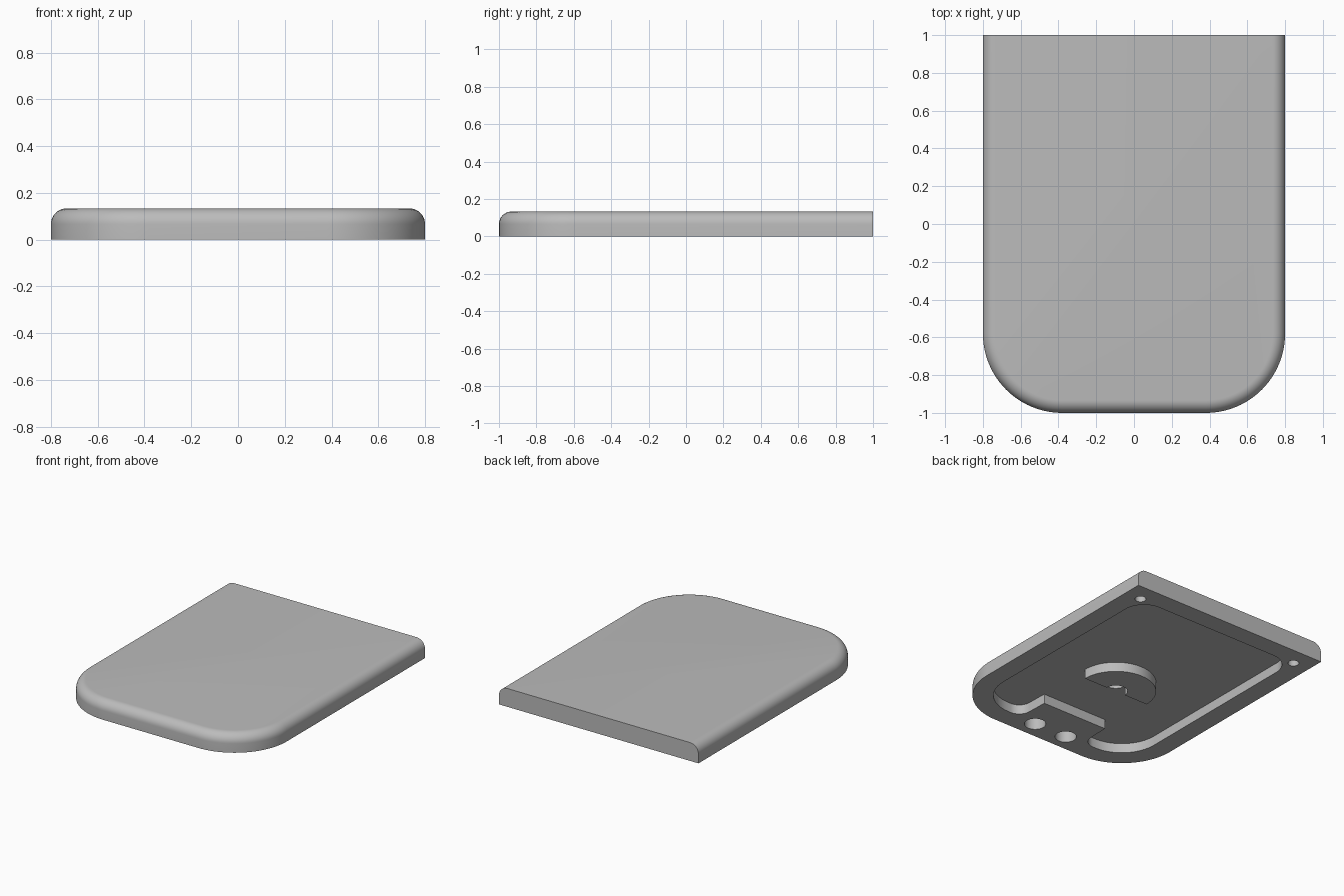
import bpy
import bmesh
from math import sin, cos, pi

cube = bpy.data.objects.get("Cube")
if cube:
    bpy.data.objects.remove(cube)

HEIGHT, FILLET, POCKET = 0.133, 0.067, 0.07

grey = bpy.data.materials.new("plain grey")
grey.use_nodes = True
grey.diffuse_color = (0.5, 0.5, 0.5, 1)
grey.node_tree.nodes["Principled BSDF"].inputs["Base Color"].default_value = (0.5, 0.5, 0.5, 1)


def arc(cx, cy, r, start, end, steps=16):
    """Points on an arc, angles in quarter turns."""
    angles = [(start + (end - start) * i / steps) * pi / 2 for i in range(steps + 1)]
    return [(cx + r * cos(a), cy + r * sin(a)) for a in angles]


def mirrored(half):
    """Complete a symmetric outline from its +x half."""
    return half + [(-x, y) for x, y in reversed(half)]


def loft(name, rings):
    """Solid through a stack of (outline, z) rings."""
    bm = bmesh.new()
    loops = [[bm.verts.new((x, y, z)) for x, y in pts] for pts, z in rings]
    n = len(loops[0])
    for low, high in zip(loops, loops[1:]):
        for i in range(n):
            j = (i + 1) % n
            bm.faces.new((low[i], low[j], high[j], high[i]))
    bm.faces.new(loops[0])
    bm.faces.new(loops[-1])
    bmesh.ops.recalc_face_normals(bm, faces=bm.faces)
    mesh = bpy.data.meshes.new(name)
    bm.to_mesh(mesh)
    bm.free()
    mesh.materials.append(grey)
    obj = bpy.data.objects.new(name, mesh)
    bpy.context.collection.objects.link(obj)
    return obj


def prism(name, pts, z0, z1):
    return loft(name, [(pts, z0), (pts, z1)])


def body_outline(inset):
    """Square back, round front corners; the back edge is never inset."""
    return mirrored([(0.8 - inset, 1)] + arc(0.38, -0.58, 0.42 - inset, 0, -1, 24))


def combine(target, tool, operation):
    mod = target.modifiers.new("combine", "BOOLEAN")
    mod.operation, mod.object, mod.solver = operation, tool, "EXACT"
    tool.hide_render = True
    bpy.context.view_layer.objects.active = target
    bpy.ops.object.modifier_apply(modifier=mod.name)
    bpy.data.objects.remove(tool)


# Shell with a rounded top edge on the sides and front
rings = [(body_outline(0), 0)]
for i in range(11):
    a = i / 10 * pi / 2
    rings.append((body_outline(FILLET * (1 - cos(a))), HEIGHT - FILLET + FILLET * sin(a)))
cover = loft("cover_plate", rings)

# Shallow pocket underneath, stepped around the front holes
pocket = mirrored(arc(0.5, 0.7, 0.16, 1, 0) + arc(0.38, -0.58, 0.28, 0, -1)
                  + arc(0.36, -0.77, 0.09, -1, -2) + [(0.266, -0.62)])
combine(cover, prism("pocket_cutter", pocket, -0.1, POCKET), "DIFFERENCE")

# Half-round boss standing in the pocket
boss = arc(0, -0.19, 0.27, 0, 2, 32)
combine(cover, prism("half_round_boss", boss, 0, POCKET + 0.01), "UNION")

# Blind holes: centre, two at the front, two at the back corners
holes = [(0, -0.19, 0.08, 0.1)]
for side in (-1, 1):
    holes += [(side * 0.134, -0.873, 0.072, 0.09), (side * 0.67, 0.866, 0.037, 0.07)]
for x, y, r, depth in holes:
    circle = arc(x, y, r, 0, 4, 32)[:-1]
    combine(cover, prism("hole_cutter", circle, -0.1, depth), "DIFFERENCE")

# Smooth curved walls, crisp edges
bpy.ops.object.select_all(action="DESELECT")
cover.select_set(True)
bpy.context.view_layer.objects.active = cover
bpy.ops.object.shade_smooth_by_angle(angle=pi / 6)
